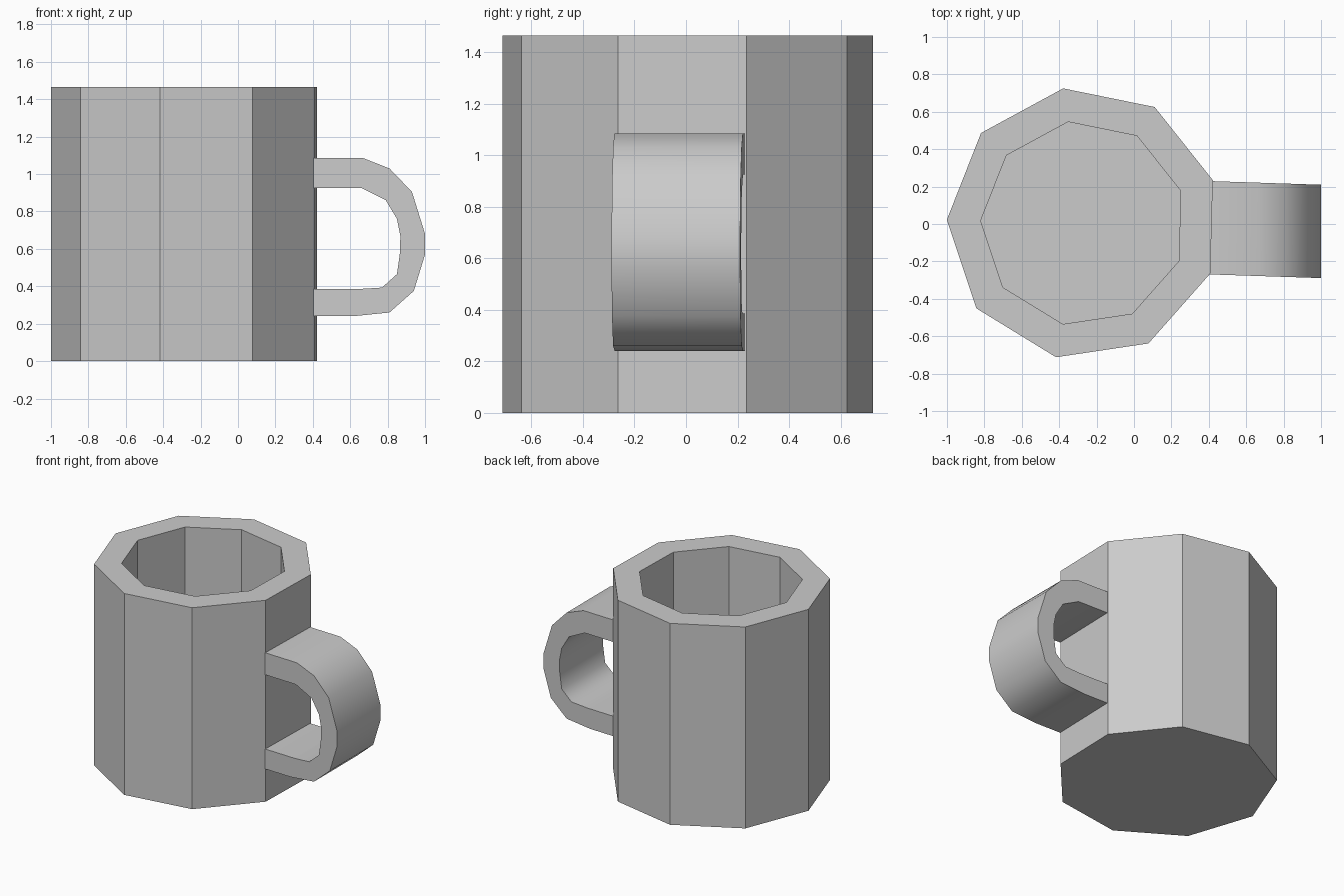
import bpy, bmesh
from math import cos, sin, radians

if "Cube" in bpy.data.objects:
    bpy.data.objects.remove(bpy.data.objects["Cube"])

CX, HEIGHT, FLOOR, SIDES = -0.271, 1.465, 0.18, 9


def finish(bm, name):
    bmesh.ops.recalc_face_normals(bm, faces=bm.faces)
    mesh = bpy.data.meshes.new(name)
    bm.to_mesh(mesh)
    bm.free()
    obj = bpy.data.objects.new(name, mesh)
    bpy.context.collection.objects.link(obj)
    return obj


def ring(bm, radius, z):
    angles = [radians(178.5 + i * 360 / SIDES) for i in range(SIDES)]
    return [bm.verts.new((CX + radius * cos(a), 0.003 + radius * sin(a), z)) for a in angles]


def bridge(bm, a, b, smooth=False, closed=True):
    n = len(a)
    for i in range(n if closed else n - 1):
        j = (i + 1) % n
        bm.faces.new((a[i], a[j], b[j], b[i])).smooth = smooth


# Cup body: nine-sided, flat-faced, hollow with a solid floor
bm = bmesh.new()
rings = [ring(bm, r, z) for r, z in
         ((0.73, 0), (0.73, HEIGHT), (0.549, HEIGHT), (0.549, FLOOR))]
for a, b in zip(rings, rings[1:]):
    bridge(bm, a, b)
bm.faces.new(rings[0])
bm.faces.new(rings[-1])
finish(bm, "cup_body")

# Handle: wide D-shaped band, its roots tucked just inside the cup wall
outer = [(0.405, 1.085), (0.67, 1.085), (0.81, 1.03), (0.93, 0.905), (1.0, 0.68),
         (1.0, 0.57), (0.94, 0.375), (0.81, 0.26), (0.615, 0.24), (0.405, 0.24)]
inner = [(0.405, 0.925), (0.66, 0.925), (0.79, 0.86), (0.85, 0.76), (0.868, 0.67),
         (0.866, 0.58), (0.85, 0.465), (0.77, 0.393), (0.64, 0.385), (0.405, 0.385)]
bm = bmesh.new()


def edge_line(profile, y):
    # The band leans slightly, square to the cup facet it grows from
    return [bm.verts.new((x, y - 0.033 * (x - 0.42), z)) for x, z in profile]


outer_front, outer_back = edge_line(outer, -0.27), edge_line(outer, 0.229)
inner_front, inner_back = edge_line(inner, -0.27), edge_line(inner, 0.229)
bridge(bm, outer_front, outer_back, smooth=True, closed=False)
bridge(bm, inner_front, inner_back, smooth=True, closed=False)
bridge(bm, outer_front, inner_front, closed=False)
bridge(bm, outer_back, inner_back, closed=False)
for i in (0, -1):
    bm.faces.new((outer_front[i], outer_back[i], inner_back[i], inner_front[i]))
# Keep the rims crisp beside the smooth band
for e in bm.edges:
    if len(e.link_faces) == 2 and e.link_faces[0].smooth != e.link_faces[1].smooth:
        e.smooth = False
finish(bm, "handle")
